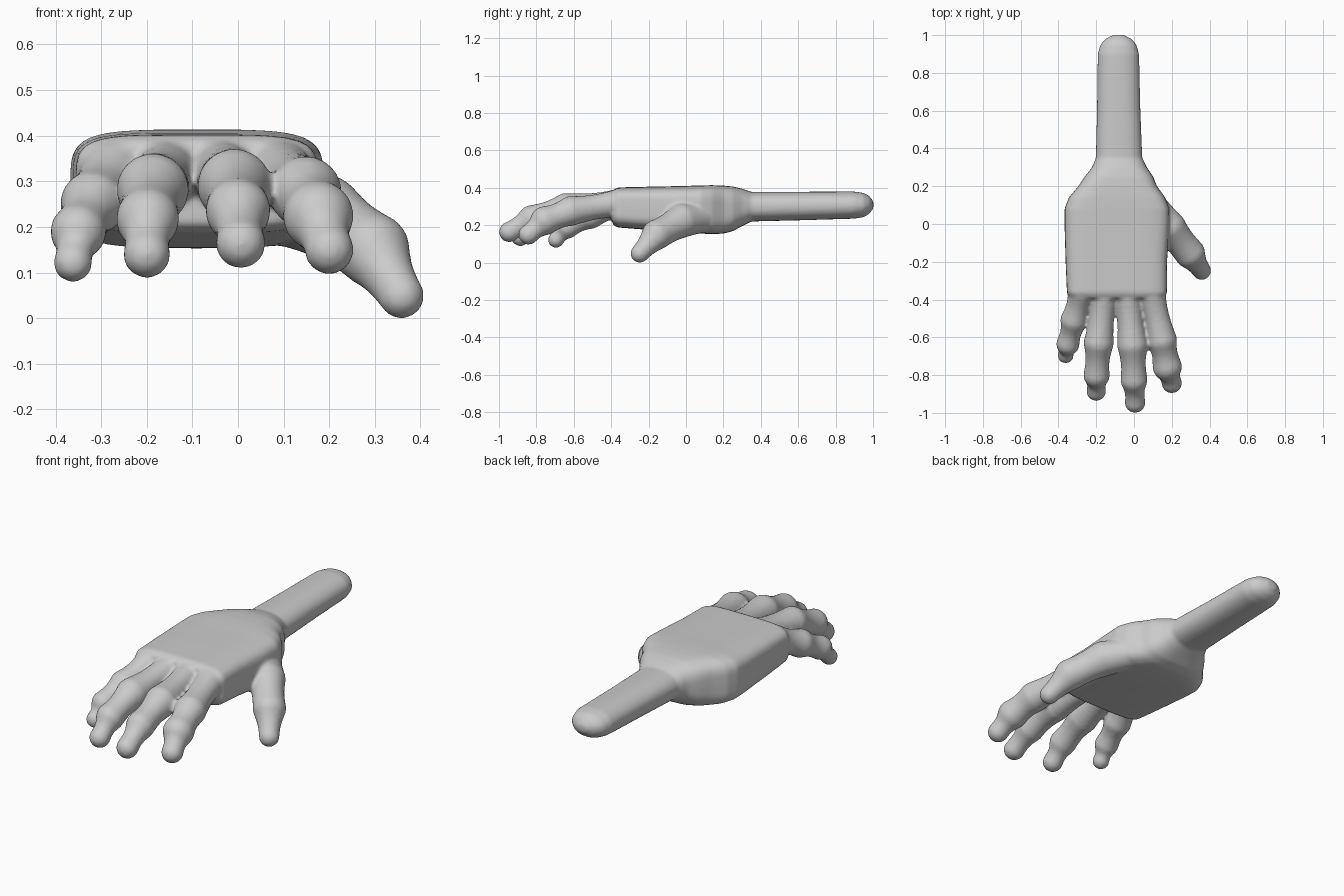
import bpy, bmesh, math
from mathutils import Vector, Matrix

bm = bmesh.new()


def loft(sections, n=40):
    """Superellipse rings along y: (y, xmin, xmax, zmin, zmax, exponent)."""
    rings = []
    for y, x0, x1, z0, z1, e in sections:
        ring = []
        for i in range(n):
            a = 2 * math.pi * i / n
            c, s = math.cos(a), math.sin(a)
            px = math.copysign(abs(c) ** (2 / e), c)
            pz = math.copysign(abs(s) ** (2 / e), s)
            ring.append(bm.verts.new(((x0 + x1) / 2 + px * (x1 - x0) / 2, y,
                                      (z0 + z1) / 2 + pz * (z1 - z0) / 2)))
        rings.append(ring)
    for a, b in zip(rings, rings[1:]):
        for i in range(n):
            j = (i + 1) % n
            bm.faces.new((a[i], a[j], b[j], b[i]))
    bm.faces.new(rings[0][::-1])
    bm.faces.new(rings[-1])


def digit(joints, waist=0.010, steps=9):
    """Chain of balls through (x, y, z, radius), slimmer between joints."""
    for k, (a, b) in enumerate(zip(joints, joints[1:])):
        for i in range(steps + 1):
            t = i / steps
            p = Vector(a[:3]).lerp(Vector(b[:3]), t)
            r = a[3] + (b[3] - a[3]) * t - waist * math.sin(math.pi * t)
            bmesh.ops.create_icosphere(bm, subdivisions=3, radius=r,
                                       matrix=Matrix.Translation(p))


# palm, wrist and forearm
loft([
    (-0.395, -0.335, 0.155, 0.205, 0.385, 4.5),
    (-0.365, -0.355, 0.175, 0.188, 0.402, 4.5),
    (-0.20, -0.362, 0.175, 0.175, 0.406, 4.5),
    (0.00, -0.368, 0.188, 0.160, 0.410, 4.5),
    (0.08, -0.368, 0.188, 0.155, 0.413, 4.5),
    (0.14, -0.345, 0.165, 0.153, 0.414, 4.2),
    (0.20, -0.295, 0.122, 0.155, 0.412, 3.8),
    (0.25, -0.262, 0.102, 0.168, 0.407, 3.4),
    (0.30, -0.222, 0.068, 0.195, 0.395, 2.8),
    (0.35, -0.202, 0.044, 0.220, 0.378, 2.4),
    (0.60, -0.196, 0.034, 0.226, 0.379, 2.3),
    (0.90, -0.192, 0.027, 0.235, 0.380, 2.2),
    (0.95, -0.178, 0.013, 0.243, 0.373, 2.1),
    (0.98, -0.152, -0.013, 0.260, 0.357, 2.0),
    (1.002, -0.110, -0.055, 0.290, 0.328, 2.0),
])

# fingers: little, ring, middle, index
digit([(-0.275, -0.36, 0.315, 0.075), (-0.318, -0.51, 0.252, 0.072),
       (-0.350, -0.635, 0.190, 0.062), (-0.362, -0.695, 0.122, 0.043)])
digit([(-0.155, -0.36, 0.320, 0.074), (-0.187, -0.63, 0.282, 0.080),
       (-0.198, -0.80, 0.218, 0.070), (-0.200, -0.885, 0.140, 0.052)])
digit([(-0.035, -0.36, 0.320, 0.074), (-0.008, -0.64, 0.290, 0.082),
       (0.000, -0.825, 0.236, 0.072), (0.006, -0.945, 0.164, 0.055)])
digit([(0.090, -0.36, 0.318, 0.076), (0.148, -0.615, 0.276, 0.080),
       (0.176, -0.755, 0.224, 0.078), (0.200, -0.842, 0.150, 0.054)])

# thumb, with its fleshy root
digit([(0.03, 0.17, 0.255, 0.090), (0.185, -0.02, 0.225, 0.092),
       (0.295, -0.155, 0.150, 0.082), (0.358, -0.247, 0.049, 0.050)], 0.007)

mesh = bpy.data.meshes.new("hand")
bm.to_mesh(mesh)
bm.free()
hand = bpy.data.objects.new("hand", mesh)
bpy.context.collection.objects.link(hand)

# fuse all parts into one soft skin
remesh = hand.modifiers.new("fuse", 'REMESH')
remesh.mode = 'VOXEL'
remesh.voxel_size = 0.009
remesh.use_smooth_shade = True
smooth = hand.modifiers.new("soften", 'SMOOTH')
smooth.factor = 0.5
smooth.iterations = 6
